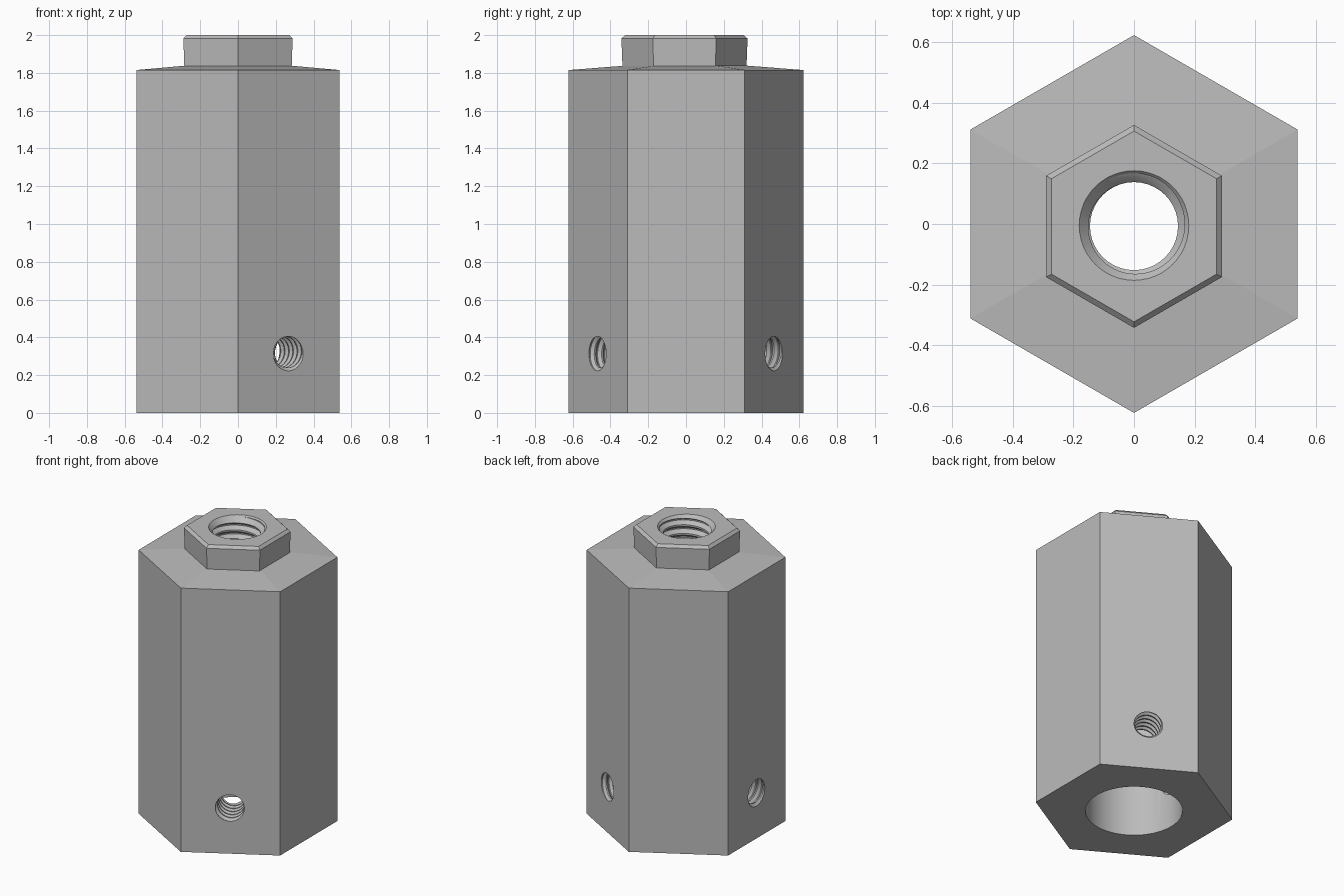
import bpy, bmesh, math
from mathutils import Matrix

if "Cube" in bpy.data.objects:
    bpy.data.objects.remove(bpy.data.objects["Cube"])

steel = bpy.data.materials.new("grey steel")
steel.diffuse_color = (0.5, 0.5, 0.5, 1)
steel.use_nodes = True
steel.node_tree.nodes["Principled BSDF"].inputs["Base Color"].default_value = steel.diffuse_color


def make(name, bm):
    bmesh.ops.recalc_face_normals(bm, faces=bm.faces)
    mesh = bpy.data.meshes.new(name)
    bm.to_mesh(mesh)
    bm.free()
    mesh.materials.append(steel)
    ob = bpy.data.objects.new(name, mesh)
    bpy.context.collection.objects.link(ob)
    return ob


def stack(name, rings, sides, cy=0.0):
    """Closed solid from (radius, z) rings with a corner on the y axis."""
    bm = bmesh.new()
    rows = []
    for r, z in rings:
        rows.append([bm.verts.new((r * math.sin(2 * math.pi * i / sides),
                                   cy + r * math.cos(2 * math.pi * i / sides), z))
                     for i in range(sides)])
    for a, b in zip(rows, rows[1:]):
        for i in range(sides):
            j = (i + 1) % sides
            bm.faces.new((a[i], a[j], b[j], b[i]))
    bm.faces.new(rows[0])
    bm.faces.new(rows[-1])
    return make(name, bm)


def tap(name, minor, major, pitch, length, segs=40):
    """Helical thread solid along z, from 0 upwards, used as a cutter."""
    profile = [(minor, 0.0), (minor, 0.2), (major, 0.52), (major, 0.66)]
    n, m = segs * (int(length / pitch) + 1), len(profile)
    bm = bmesh.new()
    col = []
    for k in range(n + 1):
        a = 2 * math.pi * k / segs
        col.append([bm.verts.new((r * math.cos(a), r * math.sin(a), (f + k / segs) * pitch))
                    for r, f in profile])
    for k in range(n):
        for j in range(m - 1):
            bm.faces.new((col[k][j], col[k + 1][j], col[k + 1][j + 1], col[k][j + 1]))
        if k + segs < n:
            bm.faces.new((col[k][-1], col[k + 1][-1], col[k + 1 + segs][0], col[k + segs][0]))
    # fan caps at both ends
    low = [col[k][0] for k in range(segs + 1)] + [col[0][j] for j in range(m - 1, 0, -1)]
    high = [col[k][-1] for k in range(n - segs, n + 1)] + [col[n][j] for j in range(m - 2, -1, -1)]
    for loop, z in ((low, -pitch), (high, (n / segs + 1.7) * pitch)):
        c = bm.verts.new((0, 0, z))
        for i in range(len(loop)):
            bm.faces.new((c, loop[i], loop[(i + 1) % len(loop)]))
    return make(name, bm)


def cut(ob, cutter):
    mod = ob.modifiers.new("cut", 'BOOLEAN')
    mod.operation = 'DIFFERENCE'
    mod.solver = 'EXACT'
    mod.object = cutter
    bpy.context.view_layer.objects.active = ob
    bpy.ops.object.modifier_apply(modifier=mod.name)


# hexagonal body with a shallow sloped top, and the small hexagonal collar
body = stack("hex_body", [(0.622, 0), (0.622, 1.815), (0.3, 1.84)], 6)
collar = stack("hex_collar", [(0.328, 1.825), (0.334, 1.982), (0.314, 2.0)], 6, -0.008)

# wide smooth bore from below
bore = stack("bore_cutter", [(0.303, -0.1), (0.303, 1.2)], 64)
cut(body, bore)

# threaded hole through the top, with a countersunk mouth
top_tap = tap("top_tap", 0.145, 0.174, 0.06, 1.0)
top_tap.matrix_world = Matrix.Translation((0, -0.007, 1.1))
mouth = stack("mouth_cutter", [(0.14, 1.955), (0.185, 2.005), (0.185, 2.1)], 48, -0.005)
cutters = [bore, top_tap, mouth]

# three threaded side holes on alternate faces
for deg in (-60, 60, 180):
    side = tap("side_tap", 0.083, 0.1, 0.045, 0.45, 32)
    side.matrix_world = (Matrix.Rotation(math.radians(deg), 4, 'Z')
                         @ Matrix.Translation((0.2, 0, 0.322))
                         @ Matrix.Rotation(math.pi / 2, 4, 'Y'))
    cutters.append(side)
bpy.context.view_layer.update()
for c in cutters[3:]:
    cut(body, c)
cut(body, top_tap)
cut(collar, top_tap)
cut(collar, mouth)

for c in cutters:
    bpy.data.objects.remove(c)

# smooth bores, sharp hexagon edges
for ob in (body, collar):
    bpy.ops.object.select_all(action='DESELECT')
    ob.select_set(True)
    bpy.context.view_layer.objects.active = ob
    bpy.ops.object.shade_smooth_by_angle(angle=math.radians(25))
    # keep the shallow slope of the body crisp
    for e in ob.data.edges:
        a, b = (ob.data.vertices[i].co for i in e.vertices)
        if min(a.z, b.z) > 1.81 and min(a.xy.length, b.xy.length) > 0.29:
            e.use_edge_sharp = True
